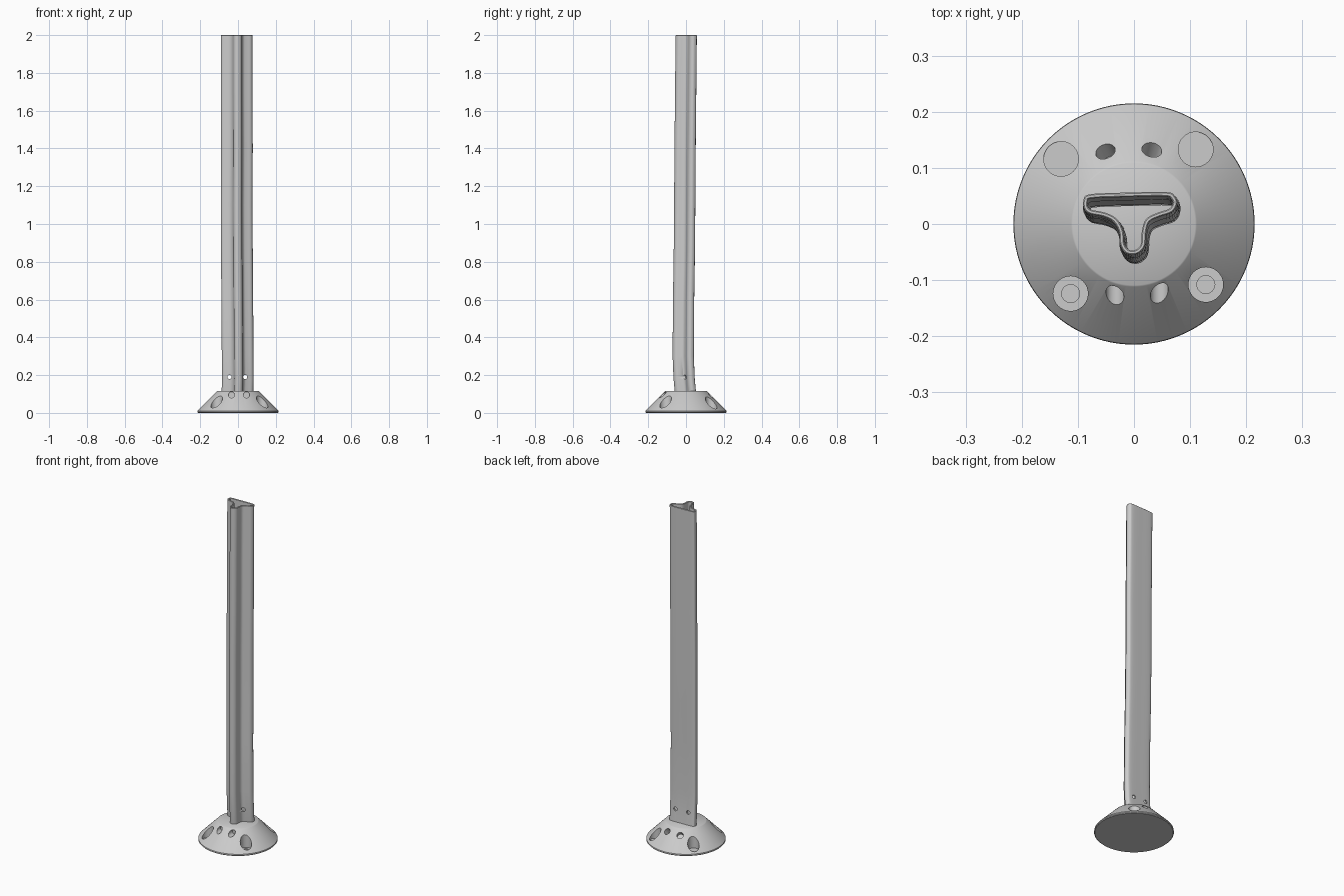
import bpy, bmesh
from math import sin, cos, pi
from mathutils import Vector

if "Cube" in bpy.data.objects:
    bpy.data.objects.remove(bpy.data.objects["Cube"])

BASE_TOP = 0.117


def loft(name, rings, closed=False):
    """Skin a list of vertex rings; closed joins last to first, else ends are capped."""
    bm = bmesh.new()
    loops = [[bm.verts.new(p) for p in ring] for ring in rings]
    n = len(loops[0])
    pairs = list(zip(loops, loops[1:])) + ([(loops[-1], loops[0])] if closed else [])
    for a, b in pairs:
        for i in range(n):
            j = (i + 1) % n
            bm.faces.new((a[i], a[j], b[j], b[i]))
    if not closed:
        bm.faces.new(loops[0][::-1])
        bm.faces.new(loops[-1])
    bmesh.ops.recalc_face_normals(bm, faces=bm.faces)
    mesh = bpy.data.meshes.new(name)
    bm.to_mesh(mesh)
    bm.free()
    ob = bpy.data.objects.new(name, mesh)
    bpy.context.collection.objects.link(ob)
    return ob


def turned(name, profile, n):
    return loft(name, [[(r * cos(2 * pi * i / n), r * sin(2 * pi * i / n), z)
                        for i in range(n)] for r, z in profile])


def bore(target, start, end, r, n=32):
    """Drill a round hole of radius r between two points."""
    start, end = Vector(start), Vector(end)
    axis = end - start
    cutter = turned("cutter", [(r, 0), (r, axis.length)], n)
    cutter.hide_render = True
    cutter.location = start
    cutter.rotation_mode = 'QUATERNION'
    cutter.rotation_quaternion = axis.to_track_quat('Z', 'Y')
    mod = target.modifiers.new("bore", 'BOOLEAN')
    mod.operation = 'DIFFERENCE'
    mod.solver = 'EXACT'
    mod.object = cutter
    bpy.context.view_layer.objects.active = target
    bpy.ops.object.modifier_apply(modifier=mod.name)
    bpy.data.objects.remove(cutter)


def smooth(ob, angle):
    bpy.ops.object.select_all(action='DESELECT')
    ob.select_set(True)
    bpy.context.view_layer.objects.active = ob
    bpy.ops.object.shade_smooth_by_angle(angle=angle)


# Conical base
base = turned("base", [(0.211, 0), (0.215, 0.004), (0.214, 0.011),
                       (0.112, BASE_TOP - 0.002), (0.109, BASE_TOP)], 96)

# Four bolt wells, the front pair with a dimple in the floor
for x, y in ((-0.13, 0.116), (0.11, 0.133), (-0.113, -0.124), (0.128, -0.108)):
    bore(base, (x, y, 0.014), (x, y, 0.2), 0.031)
    if y < 0:
        bore(base, (x, y, 0.008), (x, y, 0.2), 0.016)

# Small sockets: level at the front, tilted at the back
for x in (-0.034, 0.045):
    bore(base, (x, -0.095, 0.095), (x, -0.25, 0.095), 0.016)
for x in (-0.051, 0.031):
    bore(base, (x * 0.8, 0.108, 0.065), (x * 1.6, 0.193, 0.155), 0.018)

# Three-lobed post section, at the top of the post
SECTION = [(-0.079, 0.053), (-0.012, 0.056), (0.058, 0.057), (0.073, 0.049),
           (0.077, 0.036), (0.068, 0.021), (0.046, 0.013), (0.028, 0.004),
           (0.022, -0.014), (0.020, -0.038), (0.010, -0.051), (-0.004, -0.055),
           (-0.017, -0.050), (-0.025, -0.036), (-0.027, -0.014), (-0.037, 0.004),
           (-0.055, 0.013), (-0.079, 0.018), (-0.089, 0.027), (-0.090, 0.042)]
# Gentle wobble of the post: height, x shift, y shift
DRIFT = [(0.105, 0.004, -0.004), (0.18, 0.006, -0.011), (0.3, 0.005, -0.016),
         (0.6, 0.003, -0.014), (0.85, 0.001, -0.010), (1.1, 0.0, -0.008),
         (1.4, 0.001, -0.006), (1.7, 0.0, -0.003), (2.0, 0.0, 0.0)]


def smooth_outline(pts, steps=4):
    """Closed Catmull-Rom curve through the points."""
    p = [Vector(q) for q in pts]
    n, out = len(p), []
    for i in range(n):
        a, b, c, d = p[i - 1], p[i], p[(i + 1) % n], p[(i + 2) % n]
        for s in range(steps):
            t = s / steps
            out.append(0.5 * (2 * b + (c - a) * t + (2 * a - 5 * b + 4 * c - d) * t * t
                              + (3 * b - a - 3 * c + d) * t ** 3))
    return out


def inset(pts, d):
    """Move a clockwise outline inwards by d."""
    out = []
    for i, p in enumerate(pts):
        t = (pts[(i + 1) % len(pts)] - pts[i - 1]).normalized()
        out.append(p + Vector((t.y, -t.x)) * d)
    return out


# Hollow post
outer = smooth_outline(SECTION)


def ring(wall, z, dx, dy):
    return [(q.x + dx, q.y + dy, z) for q in inset(outer, wall)]


rings = [ring(0, *d) for d in DRIFT[:-1]]
rings += [ring(0, 1.998, 0, 0), ring(0.002, 2.0, 0, 0), ring(0.006, 2.0, 0, 0)]
rings += [ring(0.008, 1.998, 0, 0)] + [ring(0.008, *d) for d in DRIFT[-2::-1]]
post = loft("post", rings, closed=True)

# Two cross holes through the foot of the post
for x in (-0.045, 0.038):
    bore(post, (x, -0.2, 0.19), (x, 0.2, 0.19), 0.011, 24)

smooth(base, 0.6)
smooth(post, 0.7)
